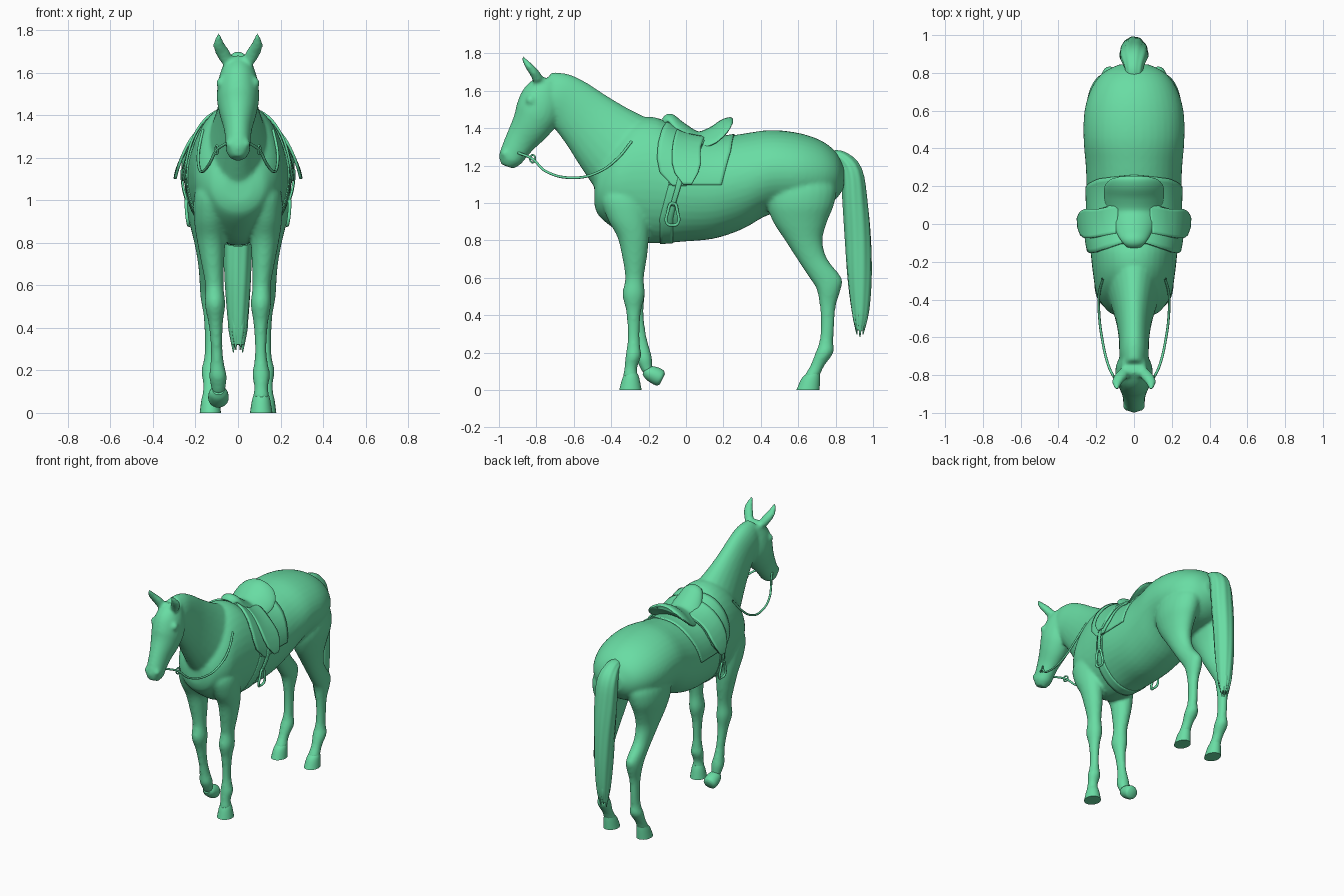
import bpy, bmesh, math
from mathutils import Vector
from mathutils.bvhtree import BVHTree

X, Y, Z = Vector((1, 0, 0)), Vector((0, 1, 0)), Vector((0, 0, 1))
green = bpy.data.materials.new("green")
green.diffuse_color = (.14, .72, .37, 1)


def tube(bm, pts, up=None, n=24, steps=4, ripple=0, droop=0):
    """Loft ellipses (x, y, z, half width, half depth) along a smooth path."""
    p = [Vector(q) for q in pts]
    p = [2 * p[0] - p[1]] + p + [2 * p[-1] - p[-2]]
    path = []
    for a, b, c, d in zip(p, p[1:], p[2:], p[3:]):
        for k in range(steps):
            t = k / steps
            path.append(.5 * (2 * b + (c - a) * t + (2 * a - 5 * b + 4 * c - d) * t * t
                              + (3 * b - a - 3 * c + d) * t ** 3))
    path.append(p[-2])
    rings = []
    for i, q in enumerate(path):
        tan = (path[min(i + 1, len(path) - 1)] - path[max(i - 1, 0)]).to_3d()
        u = up or X.cross(tan).normalized()
        ring = []
        for k in range(n):
            a = 2 * math.pi * k / n
            w = 1 + ripple * math.sin(9 * a + i * .25)
            v = q.to_3d() + X * q[3] * w * math.cos(a) + u * q[4] * w * math.sin(a)
            v.z -= droop * v.x ** 2
            ring.append(bm.verts.new(v))
        rings.append(ring)
    for r, s in zip(rings, rings[1:]):
        for k in range(n):
            bm.faces.new((r[k], r[k - 1], s[k - 1], s[k]))
    bm.faces.new(rings[0])
    bm.faces.new(rings[-1][::-1])


def finish(bm, name):
    bmesh.ops.recalc_face_normals(bm, faces=bm.faces)
    me = bpy.data.meshes.new(name)
    bm.to_mesh(me)
    bm.free()
    me.materials.append(green)
    ob = bpy.data.objects.new(name, me)
    bpy.context.collection.objects.link(ob)
    bpy.ops.object.select_all(action='DESELECT')
    ob.select_set(True)
    bpy.context.view_layer.objects.active = ob
    bpy.ops.object.shade_smooth_by_angle(angle=math.radians(45))
    return ob


def cord(name, pts, r, cyclic=False):
    cu = bpy.data.curves.new(name, 'CURVE')
    cu.dimensions = '3D'
    cu.bevel_depth, cu.bevel_resolution = r, 2
    cu.materials.append(green)
    sp = cu.splines.new('BEZIER')
    sp.bezier_points.add(len(pts) - 1)
    for b, q in zip(sp.bezier_points, pts):
        b.co = q
        b.handle_left_type = b.handle_right_type = 'AUTO'
    sp.use_cyclic_u = cyclic
    bpy.context.collection.objects.link(bpy.data.objects.new(name, cu))


# horse body: trunk, neck, head, ears and legs blended into one skin
bm = bmesh.new()
trunk = [(-.49, .99, 1.12, .07), (-.465, .93, 1.22, .135), (-.38, .86, 1.35, .195), (-.28, .80, 1.445, .215),
         (-.15, .785, 1.455, .23), (0, .795, 1.375, .245), (.15, .81, 1.35, .25), (.3, .86, 1.37, .255),
         (.45, .94, 1.39, .267), (.6, .95, 1.375, .262), (.72, .97, 1.335, .225), (.8, 1.02, 1.275, .165),
         (.845, 1.08, 1.2, .08)]
tube(bm, [(0, y, (a + b) / 2, w, (b - a) / 2) for y, a, b, w in trunk], up=Z, n=40)
tube(bm, [(0, -.27, 1.205, .17, .26), (0, -.41, 1.33, .12, .21), (0, -.52, 1.435, .092, .172),
          (0, -.615, 1.52, .08, .15), (0, -.70, 1.57, .077, .138), (0, -.77, 1.61, .06, .105)])
tube(bm, [(0, -.73, 1.66, .06, .06), (0, -.765, 1.575, .09, .11), (0, -.79, 1.49, .1, .122),
          (0, -.825, 1.42, .09, .108), (0, -.88, 1.34, .067, .086), (0, -.922, 1.27, .059, .072),
          (0, -.942, 1.23, .056, .062), (0, -.955, 1.195, .032, .036)])
hind = [(1.2, .62, .1, .1, .08), (1.1, .62, .18, .125, .115), (1.0, .612, .182, .143, .108),
        (.9, .61, .145, .145, .085), (.8, .63, .1, .14, .066), (.7, .675, .081, .135, .053),
        (.6, .746, .086, .13, .05), (.54, .763, .065, .128, .048), (.45, .758, .043, .127, .034),
        (.35, .757, .036, .127, .03), (.26, .75, .037, .127, .032), (.2, .74, .048, .128, .044),
        (.13, .702, .038, .13, .034), (.07, .67, .042, .13, .04)]
arm = [(1.12, -.32, .07, .1, .06), (1.03, -.33, .12, .12, .085), (.92, -.31, .112, .128, .08),
       (.82, -.283, .085, .127, .068), (.72, -.275, .068, .12, .056), (.6, -.275, .05, .111, .043),
       (.51, -.28, .06, .108, .048)]
front = arm + [(.42, -.28, .04, .107, .034), (.3, -.28, .032, .107, .027), (.23, -.28, .036, .108, .033),
               (.18, -.282, .042, .109, .042), (.12, -.295, .034, .109, .033), (.07, -.297, .042, .109, .04)]
lifted = arm + [(.42, -.268, .041, .105, .034), (.3, -.248, .034, .1, .027), (.22, -.233, .039, .097, .034),
                (.17, -.225, .044, .094, .042), (.12, -.212, .034, .092, .034), (.09, -.2, .03, .092, .03)]
for s in (1, -1):
    for leg in (hind, front if s > 0 else lifted):
        tube(bm, [(s * x, y, z, rx, ry) for z, y, ry, x, rx in leg], up=Y)
    tube(bm, [(s * .052, -.785, 1.65, .03, .03), (s * .072, -.81, 1.695, .036, .026),
              (s * .09, -.842, 1.735, .027, .02), (s * .09, -.877, 1.782, .008, .008)], n=16)
    # brow and nostril bumps
    for x, y, z, r in ((.078, -.83, 1.55, .028), (.036, -.967, 1.265, .024)):
        tube(bm, [(s * x, y, z - r, .4 * r, .4 * r), (s * x, y, z, r, r), (s * x, y, z + r, .4 * r, .4 * r)],
             up=Y, n=12)
horse = finish(bm, "horse_body")
m = horse.modifiers.new("blend", 'REMESH')
m.mode, m.voxel_size, m.use_smooth_shade = 'VOXEL', .0105, True
m = horse.modifiers.new("soften", 'SMOOTH')
m.factor, m.iterations = .5, 7

# hooves
for s in (1, -1):
    bm = bmesh.new()
    tube(bm, [(s * .13, .682, .09, .034, .035), (s * .13, .667, .06, .042, .05), (s * .13, .652, 0, .05, .062)], up=Y)
    finish(bm, "hind_hoof")
bm = bmesh.new()
tube(bm, [(.109, -.293, .09, .034, .034), (.109, -.295, .06, .043, .046), (.109, -.297, 0, .053, .06)], up=Y)
finish(bm, "front_hoof")
bm = bmesh.new()
tube(bm, [(-.092, -.222, .105, .026, .022), (-.092, -.2, .094, .042, .038), (-.092, -.165, .078, .048, .046),
          (-.092, -.138, .064, .046, .044), (-.092, -.126, .058, .034, .03)])
finish(bm, "lifted_hoof")

# tail with loose locks at the tip
bm = bmesh.new()
tube(bm, [(0, .77, 1.25, .04, .03), (0, .83, 1.238, .05, .04), (0, .885, 1.165, .072, .058),
          (0, .905, 1.0, .076, .067), (0, .92, .8, .068, .069), (0, .928, .6, .06, .064),
          (0, .932, .42, .046, .046), (0, .93, .32, .03, .022)], n=54, ripple=.025)
for k in range(6):
    x, y = .03 * math.cos(k * 1.05), .03 * math.sin(k * 1.05)
    tube(bm, [(x, .93 + y, .5, .018, .018), (x, .932 + y, .4, .016, .016),
              (x * .7, .93 + y * .6, .285 + .012 * (k % 3), .003, .003)], n=8)
finish(bm, "tail")

# tack laid on the horse's surface
skin = BVHTree.FromObject(horse, bpy.context.evaluated_depsgraph_get())


def pick(v, t):
    f = t * (len(v) - 1)
    i = min(int(f), len(v) - 2)
    return v[i] + (v[i + 1] - v[i]) * (f - i)


def wrap(name, a0, a1, fore, aft, off, thick, na=28, ny=10):
    """Sheet from angle a0 to a1 around the trunk, fore/aft edges and offset vary along it."""
    bm = bmesh.new()
    rows = []
    for i in range(na + 1):
        t = i / na
        a = math.radians(a0 + (a1 - a0) * t)
        d = Vector((math.sin(a), 0, math.cos(a)))
        row = []
        for j in range(ny + 1):
            y = pick(fore, t) + (pick(aft, t) - pick(fore, t)) * j / ny
            o = Vector((0, y, 1.1))
            hit = skin.ray_cast(o + d, -d)[0] or o + d * .25
            row.append(bm.verts.new(hit + d * pick(off, t)))
        rows.append(row)
    for r, q in zip(rows, rows[1:]):
        for j in range(ny):
            bm.faces.new((r[j], r[j + 1], q[j + 1], q[j]))
    ob = finish(bm, name)
    m = ob.modifiers.new("thickness", 'SOLIDIFY')
    m.thickness, m.offset = thick, 0


wrap("saddle_pad", -91, 91, [-.09, -.12, -.1, -.12, -.09], [.19, .24, .26, .24, .19], [.003, .003], .009, 60, 16)
wrap("girth", 88, 272, [-.09, -.14, -.14, -.14, -.09], [-.03, -.07, -.07, -.07, -.03], [.001, .001], .007, 60, 4)
for s in (1, -1):
    wrap("saddle_flap", s * 10, s * 92, [-.1, -.13, -.15, -.155, -.14, -.07], [.12, .1, .08, .075, .06, 0],
         [.01, .015, .018], .011)
    wrap("saddle_skirt", s * 18, s * 90, [-.05, -.06, -.07, -.075, -.075, -.06, -.015],
         [.1, .09, .08, .078, .08, .065, .03], [.014, .022, .036, .052], .013)
    wrap("stirrup_leather", s * 80, s * 116, [-.04, -.085], [-.01, -.06], [.025, .015], .01, 12, 3)
    cord("stirrup", [(s * .243, -.07, 1.0), (s * .242, -.045, .95), (s * .234, -.045, .89), (s * .23, -.073, .882),
                     (s * .234, -.1, .89), (s * .242, -.098, .95)], .008, True)

# saddle seat: raised pommel, dipped middle, flared cantle
bm = bmesh.new()
tube(bm, [(0, -.115, 1.435, .045, .02), (0, -.085, 1.45, .07, .028), (0, -.03, 1.4, .1, .035),
          (0, .06, 1.352, .135, .032), (0, .14, 1.378, .158, .03), (0, .2, 1.42, .155, .028),
          (0, .235, 1.442, .125, .018), (0, .25, 1.442, .08, .008)], n=32, droop=2.6)
finish(bm, "saddle_seat")

# bridle reins and bit rings
for s in (1, -1):
    cord("rein", [(s * .05, -.9, 1.27), (s * .1, -.82, 1.235), (s * .135, -.75, 1.17), (s * .17, -.6, 1.135),
                  (s * .185, -.47, 1.165), (s * .185, -.37, 1.235), (s * .165, -.29, 1.33)], .007)
    cord("bit_ring", [(s * (.1 + .006 * math.cos(k)), -.82 + .014 * math.cos(k), 1.237 + .02 * math.sin(k))
                      for k in (0, 1.57, 3.14, 4.71)], .005, True)
